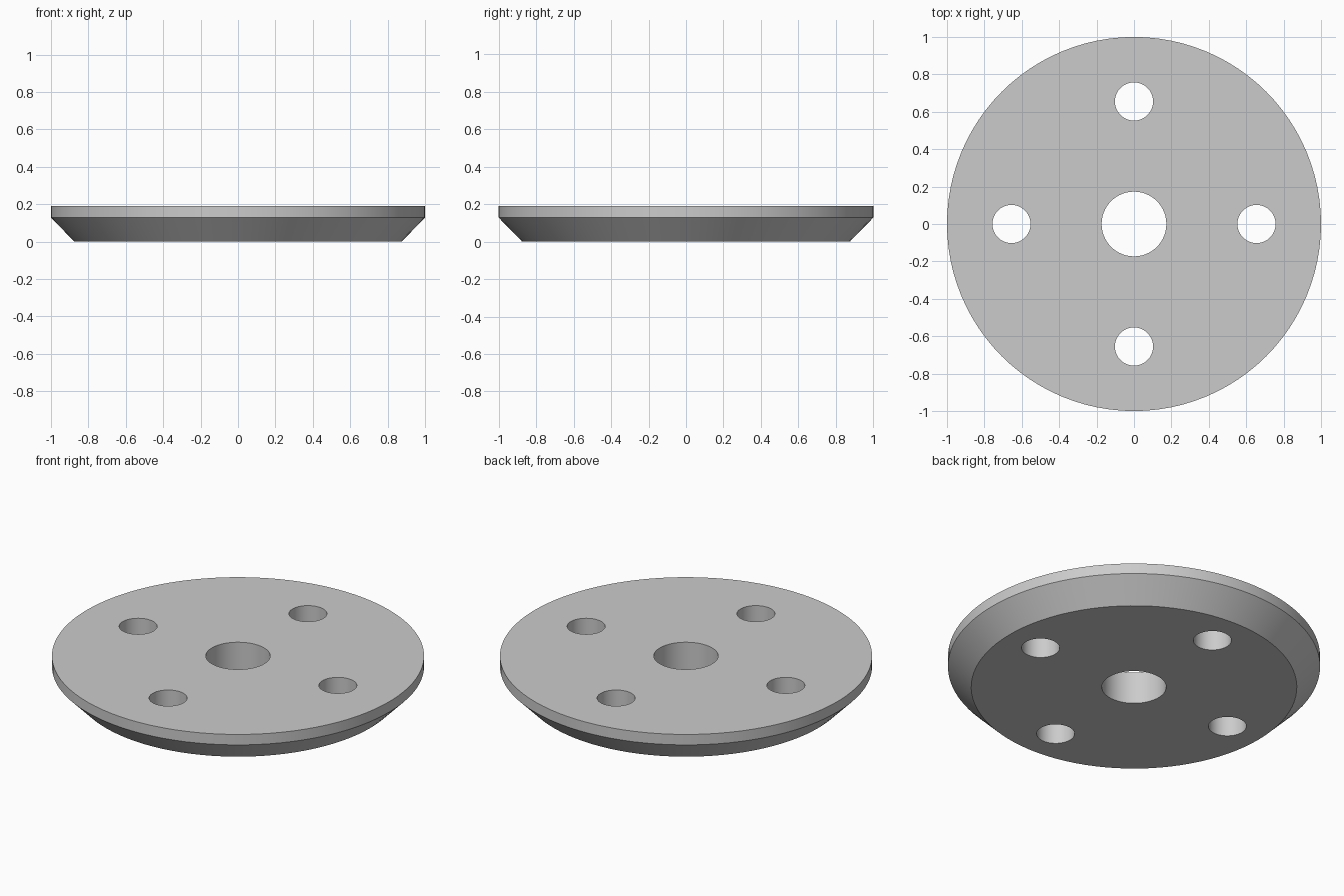
import bpy, bmesh, math

if "Cube" in bpy.data.objects:
    bpy.data.objects.remove(bpy.data.objects["Cube"])

SEGMENTS = 96
HEIGHT = 0.19

grey = bpy.data.materials.new("light_grey")
grey.diffuse_color = (0.6, 0.6, 0.6, 1)
grey.use_nodes = True
grey.node_tree.nodes["Principled BSDF"].inputs["Base Color"].default_value = grey.diffuse_color


def lathe_solid(name, profile, segments, x=0, y=0):
    """Closed solid of revolution from (radius, z) rings, bottom to top."""
    bm = bmesh.new()
    rings = []
    for r, z in profile:
        rings.append([bm.verts.new((x + r * math.cos(2 * math.pi * i / segments),
                                    y + r * math.sin(2 * math.pi * i / segments), z))
                      for i in range(segments)])
    for low, high in zip(rings, rings[1:]):
        for i in range(segments):
            j = (i + 1) % segments
            bm.faces.new((low[i], low[j], high[j], high[i]))
    bm.faces.new(rings[0][::-1])
    bm.faces.new(rings[-1])
    mesh = bpy.data.meshes.new(name)
    bm.to_mesh(mesh)
    bm.free()
    mesh.materials.append(grey)
    obj = bpy.data.objects.new(name, mesh)
    bpy.context.collection.objects.link(obj)
    return obj


# Disc with a straight rim and a chamfered underside
disc = lathe_solid("flange_disc", [(0.875, 0), (1, 0.128), (1, HEIGHT)], SEGMENTS)

# Centre bore and four bolt holes
holes = [(0, 0, 0.173)]
for k in range(4):
    a = k * math.pi / 2
    holes.append((0.655 * math.cos(a), 0.655 * math.sin(a), 0.102))

bpy.context.view_layer.objects.active = disc
disc.select_set(True)
for x, y, r in holes:
    cutter = lathe_solid("hole_cutter", [(r, -0.1), (r, HEIGHT + 0.1)], 64, x, y)
    cutter.hide_render = True
    cut = disc.modifiers.new("hole", "BOOLEAN")
    cut.operation = "DIFFERENCE"
    cut.solver = "EXACT"
    cut.object = cutter
    bpy.ops.object.modifier_apply(modifier=cut.name)
    bpy.data.objects.remove(cutter)

# Smooth round walls, crisp edges
bpy.ops.object.shade_smooth_by_angle(angle=math.radians(30))
